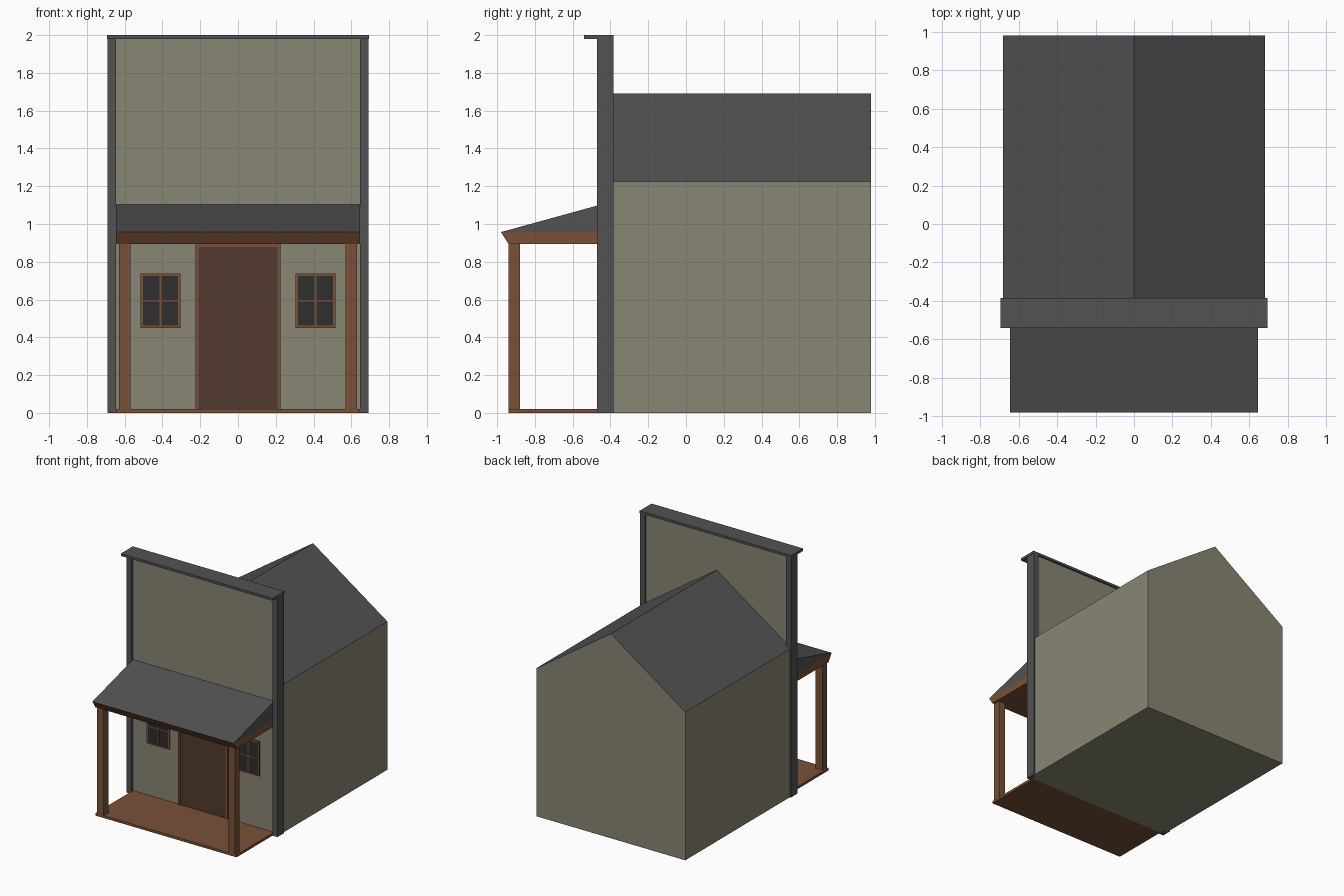
import bpy, bmesh

cube = bpy.data.objects.get("Cube")
if cube:
    bpy.data.objects.remove(cube, do_unlink=True)


def material(name, rgb):
    """Make a flat material from an sRGB colour, stored as linear values."""
    linear = [((c / 255 + 0.055) / 1.055) ** 2.4 for c in rgb] + [1.0]
    mat = bpy.data.materials.new(name)
    mat.use_nodes = True
    mat.diffuse_color = linear
    bsdf = mat.node_tree.nodes["Principled BSDF"]
    bsdf.inputs["Base Color"].default_value = linear
    bsdf.inputs["Roughness"].default_value = 0.9
    return mat


SIDING = material("olive siding", (137, 134, 115))
GREY = material("charcoal trim", (82, 82, 83))
WOOD = material("brown wood", (121, 81, 55))
DOOR = material("dark door wood", (82, 58, 45))
GLASS = material("dark glass", (46, 46, 47))


def finish(name, bm, *mats):
    bmesh.ops.recalc_face_normals(bm, faces=bm.faces)
    mesh = bpy.data.meshes.new(name)
    bm.to_mesh(mesh)
    bm.free()
    for mat in mats:
        mesh.materials.append(mat)
    obj = bpy.data.objects.new(name, mesh)
    bpy.context.collection.objects.link(obj)
    return obj


def box(name, mat, x, y, z):
    """Box given as (low, high) ranges on each axis."""
    bm = bmesh.new()
    bmesh.ops.create_cube(bm, size=1)
    for v in bm.verts:
        v.co = [r[0] if c < 0 else r[1] for c, r in zip(v.co, (x, y, z))]
    return finish(name, bm, mat)


def prism(name, points, direction, *mats):
    """Extrude a closed profile along a direction."""
    bm = bmesh.new()
    face = bm.faces.new([bm.verts.new(p) for p in points])
    new = bmesh.ops.extrude_face_region(bm, geom=[face])["geom"]
    verts = [g for g in new if isinstance(g, bmesh.types.BMVert)]
    bmesh.ops.translate(bm, verts=verts, vec=direction)
    # The extrusion keeps the source face, so it already forms a cap
    return finish(name, bm, *mats)


# Gabled main building, with the sloping faces coloured as roof
W, EAVE, RIDGE = 0.68, 1.225, 1.69
FRONT, BACK = -0.405, 0.98
outline = [(-W, 0), (W, 0), (W, EAVE), (0, RIDGE), (-W, EAVE)]
house = prism("house_body", [(x, FRONT, z) for x, z in outline],
              (0, BACK - FRONT, 0), SIDING, GREY)
for poly in house.data.polygons:
    poly.material_index = int(poly.normal.z > 0.1)

# Tall false front with its corner boards and cornice
WALL = -0.45
box("false_front", SIDING, (-0.65, 0.65), (WALL, -0.4), (0, 1.985))
box("cornice", GREY, (-0.693, 0.693), (-0.54, -0.385), (1.98, 2))

# Porch deck and roof
P = 0.645
box("porch_deck", WOOD, (-P, P), (-0.94, WALL), (0, 0.02))
beam = [(-0.98, 0.957), (-0.94, 0.895), (WALL, 0.895), (WALL, 0.957)]
wedge = [(-0.98, 0.957), (WALL, 0.957), (WALL, 1.103)]
prism("porch_beam", [(-P, y, z) for y, z in beam], (2 * P, 0, 0), WOOD)
prism("porch_roof", [(-P, y, z) for y, z in wedge], (2 * P, 0, 0), GREY)


def framed(name, x, z, border, fill):
    """Flat filled panel with a raised wooden border on the front wall."""
    (x0, x1), (z0, z1) = x, z
    ys = (WALL - 0.009, WALL)
    box(name + "_panel", fill, x, (WALL - 0.004, WALL), z)
    box(name + "_frame_right", WOOD, (x0, x0 + border), ys, z)
    box(name + "_frame_left", WOOD, (x1 - border, x1), ys, z)
    box(name + "_frame_top", WOOD, (x0 + border, x1 - border), ys, (z1 - border, z1))


# Wide door
framed("door", (-0.226, 0.226), (0.02, 0.895), 0.017, DOOR)

# Parts found on both sides
for side, s in (("right", -1), ("left", 1)):
    def span(a, b):
        return tuple(sorted((s * a, s * b)))

    box("corner_board_" + side, GREY, span(0.645, 0.69), (-0.47, -0.385), (0, 1.98))
    box("porch_post_" + side, WOOD, span(0.57, 0.63), (-0.94, -0.88), (0.02, 0.9))

    # Four-pane window
    x, z, b = span(0.305, 0.515), (0.45, 0.737), 0.012
    framed("window_" + side, x, z, b, GLASS)
    ys = (WALL - 0.009, WALL)
    mid_x, mid_z = sum(x) / 2, sum(z) / 2
    inner = (x[0] + b, x[1] - b)
    box("window_sill_" + side, WOOD, inner, ys, (z[0], z[0] + b))
    ys = (WALL - 0.007, WALL)
    box("window_bar_across_" + side, WOOD, inner, ys, (mid_z - 0.005, mid_z + 0.005))
    box("window_bar_upright_" + side, WOOD, (mid_x - 0.005, mid_x + 0.005), ys,
        (z[0] + b, z[1] - b))
